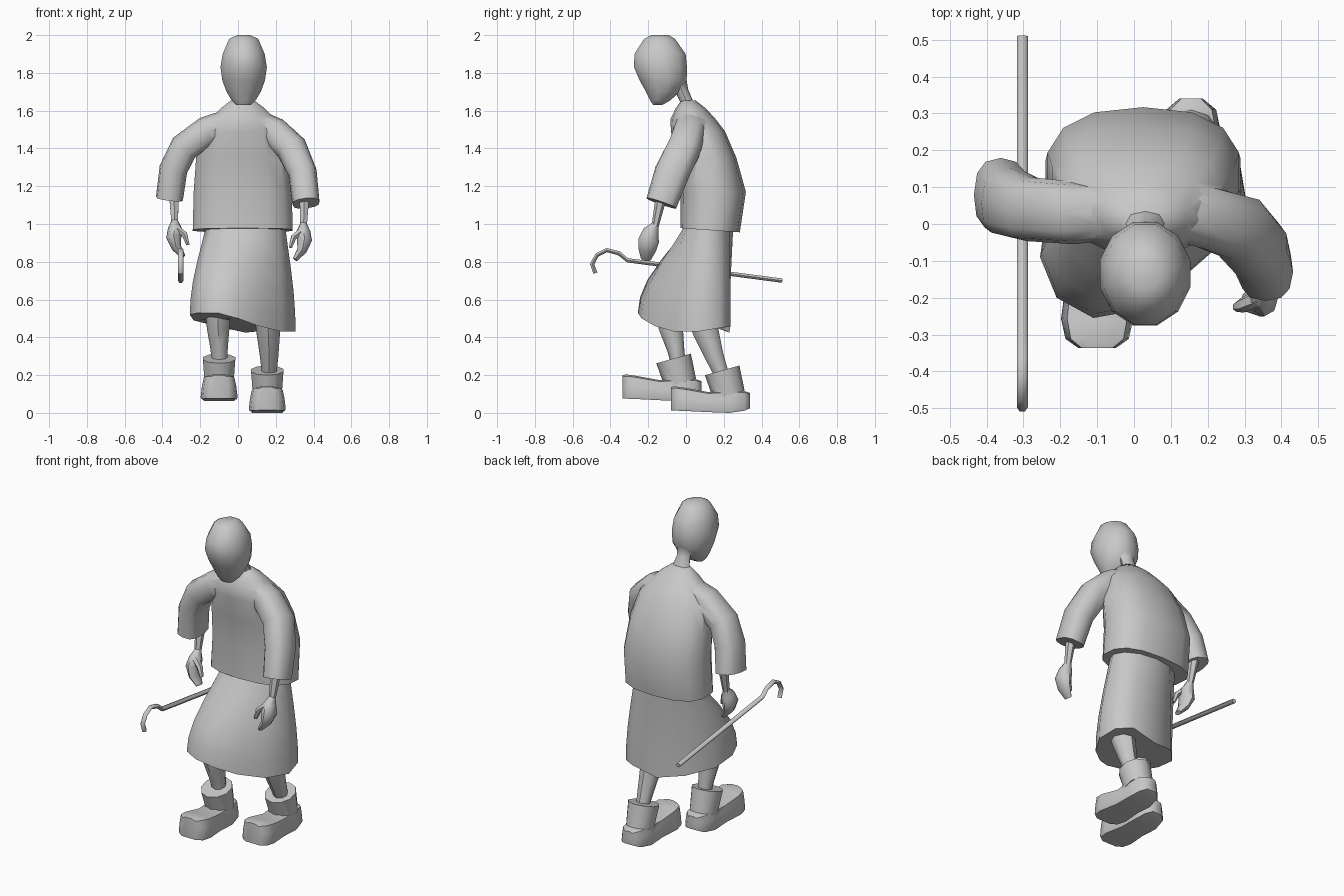
import bpy, bmesh, math
from mathutils import Vector

grey = bpy.data.materials.new("plain grey")
grey.diffuse_color = (0.58, 0.58, 0.58, 1)


def smooth(ob, angle):
    bpy.ops.object.select_all(action='DESELECT')
    ob.select_set(True)
    bpy.context.view_layer.objects.active = ob
    bpy.ops.object.shade_smooth_by_angle(angle=math.radians(angle))


def loft(name, rings, angle=45):
    """Skin a list of equal-length point rings and cap both ends."""
    bm = bmesh.new()
    loops = [[bm.verts.new(p) for p in r] for r in rings]
    n = len(loops[0])
    for a, b in zip(loops, loops[1:]):
        for i in range(n):
            j = (i + 1) % n
            bm.faces.new((a[i], a[j], b[j], b[i]))
    bm.faces.new(loops[0])
    bm.faces.new(loops[-1])
    bmesh.ops.recalc_face_normals(bm, faces=bm.faces)
    me = bpy.data.meshes.new(name)
    bm.to_mesh(me)
    bm.free()
    me.materials.append(grey)
    ob = bpy.data.objects.new(name, me)
    bpy.context.collection.objects.link(ob)
    smooth(ob, angle)
    return ob


def join(base, parts, angle):
    """Merge parts into base as one clean skin."""
    for part in parts:
        bpy.context.view_layer.objects.active = base
        mod = base.modifiers.new("union", 'BOOLEAN')
        mod.operation, mod.solver, mod.object = 'UNION', 'EXACT', part
        bpy.ops.object.modifier_apply(modifier=mod.name)
        bpy.data.objects.remove(part)
    smooth(base, angle)


def power_cs(t, power):
    c, s = math.cos(t), math.sin(t)
    return math.copysign(abs(c) ** power, c), math.copysign(abs(s) ** power, s)


def oval(cx, y0, y1, z, rx, n=12, power=1.0, slope=0.0):
    """Level ring between y0 and y1; power < 1 squares it, slope tips it along y."""
    pts = []
    for i in range(n):
        c, s = power_cs(math.tau * (i + 0.5) / n, power)
        dy = s * (y1 - y0) / 2
        pts.append(Vector((cx + c * rx, (y0 + y1) / 2 + dy, z + slope * dy)))
    return pts


def tube(path, n=8, ref=(0, 1, 0), power=1.0):
    """Rings across a path of (x, y, z, radius along ref, other radius)."""
    pts = [Vector(p[:3]) for p in path]
    rings = []
    for i, p in enumerate(path):
        t = (pts[min(i + 1, len(pts) - 1)] - pts[max(i - 1, 0)]).normalized()
        u = Vector(ref)
        u = (u - t * u.dot(t)).normalized()
        v = t.cross(u)
        ring = []
        for k in range(n):
            c, s = power_cs(math.tau * k / n, power)
            ring.append(pts[i] + u * p[3] * c + v * p[4] * s)
        rings.append(ring)
    return rings


# Head and neck
head = loft("head", [oval(0.03, y0, y1, z, rx) for z, y0, y1, rx in (
    (2.0, -0.185, -0.09, 0.035), (1.98, -0.225, -0.055, 0.08),
    (1.90, -0.278, 0.003, 0.115), (1.83, -0.28, 0.01, 0.127),
    (1.76, -0.25, 0.008, 0.117), (1.70, -0.215, -0.03, 0.094),
    (1.655, -0.192, -0.08, 0.066), (1.63, -0.175, -0.125, 0.04))])
neck = loft("neck", tube([(0.03, -0.05, 1.78, 0.05, 0.055), (0.03, -0.02, 1.70, 0.034, 0.042),
                          (0.03, 0.005, 1.645, 0.032, 0.055)]))
join(head, [neck], 50)

# Shirt with sleeves merged in
shirt = loft("shirt", [oval(0.025, -0.03, 0.285, 0.967, 0.27, 14, 0.8, -0.07)] + [
    oval(0.025, y0, y1, z, rx, 14, pw) for z, y0, y1, rx, pw in (
        (1.17, -0.03, 0.317, 0.265, 0.82), (1.35, -0.05, 0.267, 0.252, 0.82),
        (1.49, -0.08, 0.207, 0.22, 0.85), (1.555, -0.082, 0.157, 0.175, 0.95),
        (1.612, -0.055, 0.105, 0.12, 1), (1.655, -0.025, 0.05, 0.062, 1))])
sleeves = {
    "left_sleeve": [(0.08, 0.03, 1.555, 0.07, 0.06), (0.19, 0.02, 1.488, 0.085, 0.08),
                    (0.285, -0.01, 1.40, 0.09, 0.083), (0.342, -0.075, 1.27, 0.093, 0.076),
                    (0.36, -0.13, 1.11, 0.083, 0.072)],
    "right_sleeve": [(-0.03, 0.03, 1.555, 0.07, 0.06), (-0.16, 0.03, 1.493, 0.085, 0.08),
                     (-0.285, 0.04, 1.405, 0.087, 0.078), (-0.342, 0.06, 1.29, 0.094, 0.075),
                     (-0.363, 0.08, 1.135, 0.10, 0.072)]}
join(shirt, [loft(name, tube(path, 12, (0, 1, 0), 0.78)) for name, path in sleeves.items()], 55)

# Forearms, hands and thumbs
for side, sx, off in (("left", 1, (0, 0, 0)), ("right", -1, (0.012, 0.25, 0.015))):
    def place(path):
        return [(sx * x + off[0], y + off[1], z + off[2], a, b) for x, y, z, a, b in path]
    loft(side + "_forearm", tube(place([
        (0.352, -0.13, 1.14, 0.029, 0.029), (0.35, -0.14, 1.10, 0.027, 0.027),
        (0.347, -0.165, 0.98, 0.018, 0.019)]), 6))
    hand = loft(side + "_hand", tube(place([
        (0.347, -0.16, 1.0, 0.019, 0.019), (0.345, -0.185, 0.96, 0.042, 0.038),
        (0.352, -0.197, 0.915, 0.055, 0.04), (0.338, -0.205, 0.86, 0.046, 0.026),
        (0.302, -0.212, 0.812, 0.026, 0.013)])))
    thumb = loft(side + "_thumb", tube(place([
        (0.34, -0.20, 0.965, 0.024, 0.02), (0.295, -0.22, 0.93, 0.021, 0.017),
        (0.277, -0.225, 0.875, 0.013, 0.01)]), 6))
    join(hand, [thumb], 50)

# Skirt: waist oval flowing into an uneven hem
hem = [Vector(p) for p in (
    (0.305, 0.06, 0.43), (0.285, 0.18, 0.45), (0.20, 0.235, 0.46), (0.04, 0.23, 0.425),
    (-0.12, 0.18, 0.46), (-0.235, 0.05, 0.49), (-0.255, -0.09, 0.52), (-0.21, -0.20, 0.53),
    (-0.11, -0.255, 0.53), (0.0, -0.235, 0.50), (0.11, -0.165, 0.46), (0.23, -0.06, 0.43))]
waist = [Vector((0.04 + 0.21 * math.cos(t), 0.12 + 0.13 * math.sin(t), 0.985))
         for t in (math.tau * i / 12 for i in range(12))]
rings = []
for f in (0, 0.18, 0.37, 0.62, 0.82, 1):
    s = math.sin(f * math.pi / 2) ** 1.12
    ring = [w.lerp(h, s) for w, h in zip(waist, hem)]
    for p, w, h in zip(ring, waist, hem):
        p.z = w.z + (h.z - w.z) * f
    rings.append(ring)
loft("skirt", rings, 50)

# Legs
loft("left_leg", tube([(0.157, 0.08, 0.52, 0.078, 0.07), (0.16, 0.105, 0.43, 0.068, 0.063),
                       (0.165, 0.15, 0.30, 0.05, 0.049), (0.165, 0.19, 0.20, 0.038, 0.038)]))
loft("right_leg", tube([(-0.105, -0.09, 0.54, 0.075, 0.068), (-0.105, -0.08, 0.45, 0.064, 0.06),
                        (-0.10, -0.055, 0.34, 0.046, 0.046), (-0.097, -0.04, 0.26, 0.038, 0.04)]))

# Boots: shoe skinned from toe to heel, merged with an ankle cuff
profile = ((-0.95, 0), (-1, 0.08), (-0.93, 0.55), (-0.83, 0.93), (-0.4, 1.0),
           (0.4, 1.0), (0.83, 0.93), (0.93, 0.55), (1, 0.08), (0.95, 0))
for side, ox, oy, oz in (("left", 0.155, 0, 0), ("right", -0.10, -0.257, 0.063)):
    shoe = loft(side + "_boot", [
        [Vector((ox + u * w, y + oy, lo + (hi - lo) * v + oz)) for u, v in profile]
        for y, w, lo, hi in (
            (-0.08, 0.05, 0.014, 0.138), (-0.055, 0.086, 0.012, 0.14), (0.0, 0.098, 0.01, 0.132),
            (0.12, 0.082, 0.004, 0.11), (0.23, 0.085, 0.0, 0.118),
            (0.31, 0.068, 0.012, 0.115), (0.34, 0.032, 0.025, 0.105))])
    cuff = loft(side + "_cuff", [
        oval(ox, 0.145 + oy, 0.31 + oy, 0.095 + oz, 0.08, 10, 1, 0.28),
        oval(ox, 0.10 + oy, 0.283 + oy, 0.225 + oz, 0.09, 10, 1, 0.28)])
    join(shoe, [cuff], 62)

# Hooked cane
loft("cane", tube([(-0.303, y, z, 0.015, 0.013) for y, z in (
    (0.51, 0.70), (-0.31, 0.808), (-0.355, 0.845), (-0.42, 0.862),
    (-0.472, 0.835), (-0.497, 0.787), (-0.48, 0.74))], 6, (1, 0, 0)), 62)
